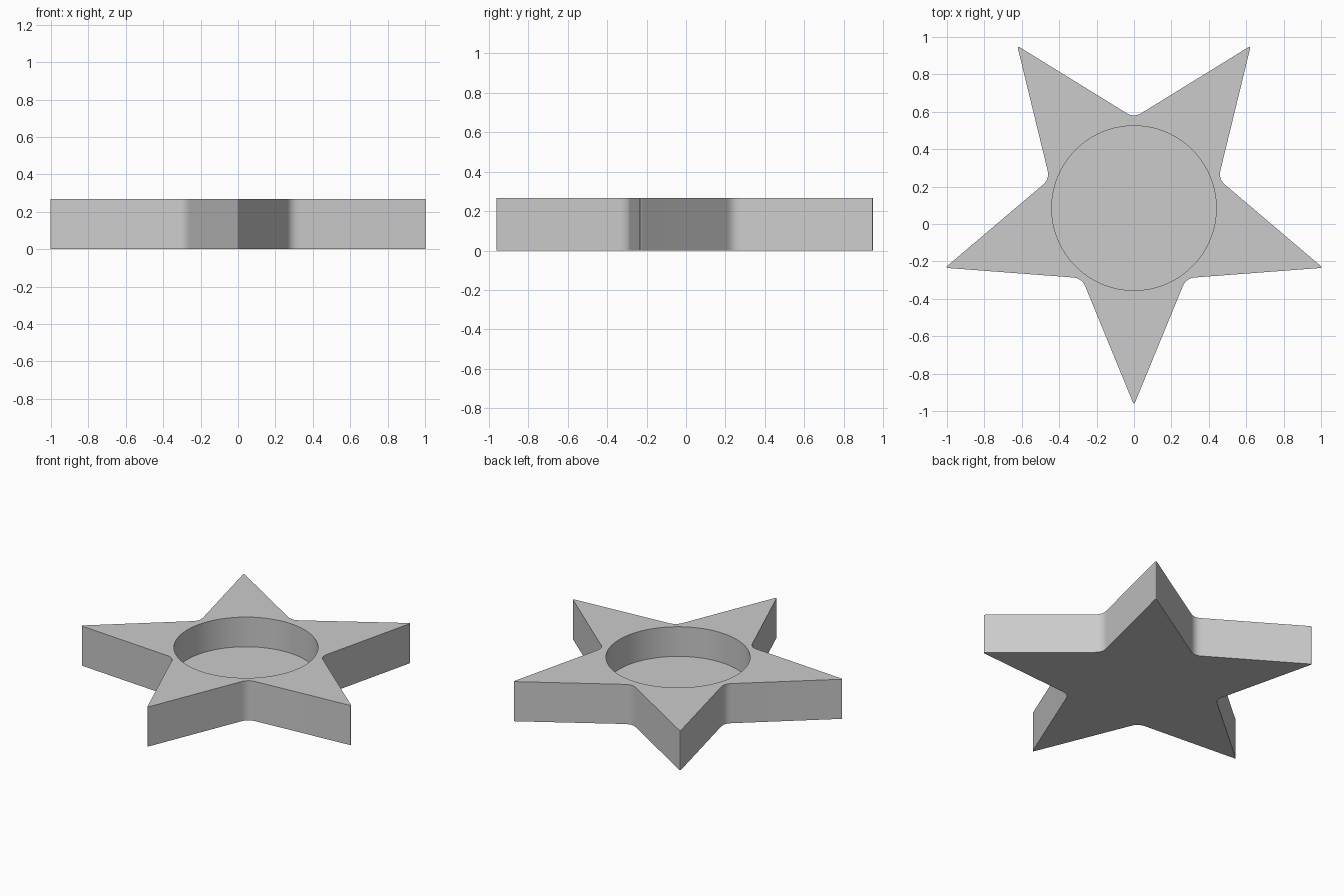
import bpy
import bmesh
from math import sin, cos, pi, radians
from mathutils import Vector

HEIGHT = 0.267
FLOOR = 0.067
CENTRE = Vector((0, 0.094))
TIP_R, NOTCH_R = 1.062, 0.474

cube = bpy.data.objects.get("Cube")
if cube:
    bpy.data.objects.remove(cube, do_unlink=True)

grey = bpy.data.materials.new("plain grey")
grey.use_nodes = True
colour = (0.6, 0.6, 0.6, 1)
grey.diffuse_color = colour
grey.node_tree.nodes["Principled BSDF"].inputs["Base Color"].default_value = colour


def rounded(points, cuts, steps):
    """Replace each corner by a curve starting cut units along its edges."""
    out = []
    for i, p in enumerate(points):
        a = p + (points[i - 1] - p).normalized() * cuts[i]
        b = p + (points[(i + 1) % len(points)] - p).normalized() * cuts[i]
        for k in range(steps + 1):
            t = k / steps
            out.append(a * (1 - t) ** 2 + p * 2 * t * (1 - t) + b * t * t)
    return out


def prism(name, outline, z0, z1):
    """Extrude a flat outline into a solid object."""
    bm = bmesh.new()
    face = bm.faces.new([bm.verts.new((p.x, p.y, z0)) for p in outline])
    geom = bmesh.ops.extrude_face_region(bm, geom=[face])["geom"]
    verts = [g for g in geom if isinstance(g, bmesh.types.BMVert)]
    bmesh.ops.translate(bm, verts=verts, vec=(0, 0, z1 - z0))
    bmesh.ops.recalc_face_normals(bm, faces=bm.faces)
    mesh = bpy.data.meshes.new(name)
    bm.to_mesh(mesh)
    bm.free()
    mesh.materials.append(grey)
    obj = bpy.data.objects.new(name, mesh)
    bpy.context.collection.objects.link(obj)
    return obj


# Five-pointed star body with softened tips and notches
corners, cuts = [], []
for i in range(10):
    angle = -pi / 2 + i * pi / 5
    radius = NOTCH_R if i % 2 else TIP_R
    corners.append(CENTRE + radius * Vector((cos(angle), sin(angle))))
    cuts.append(0.048 if i % 2 else 0.018)
star = prism("star_holder", rounded(corners, cuts, 6), 0, HEIGHT)

# Round pocket sunk into the top
circle = [Vector((0.44 * cos(k * pi / 48), 0.085 + 0.44 * sin(k * pi / 48)))
          for k in range(96)]
cutter = prism("pocket_cutter", circle, FLOOR, HEIGHT + 0.2)
cutter.hide_render = True

pocket = star.modifiers.new("pocket", 'BOOLEAN')
pocket.operation = 'DIFFERENCE'
pocket.solver = 'EXACT'
pocket.object = cutter

bpy.ops.object.select_all(action='DESELECT')
star.select_set(True)
bpy.context.view_layer.objects.active = star
bpy.ops.object.modifier_apply(modifier="pocket")
bpy.data.objects.remove(cutter, do_unlink=True)
bpy.ops.object.shade_smooth_by_angle(angle=radians(35))
